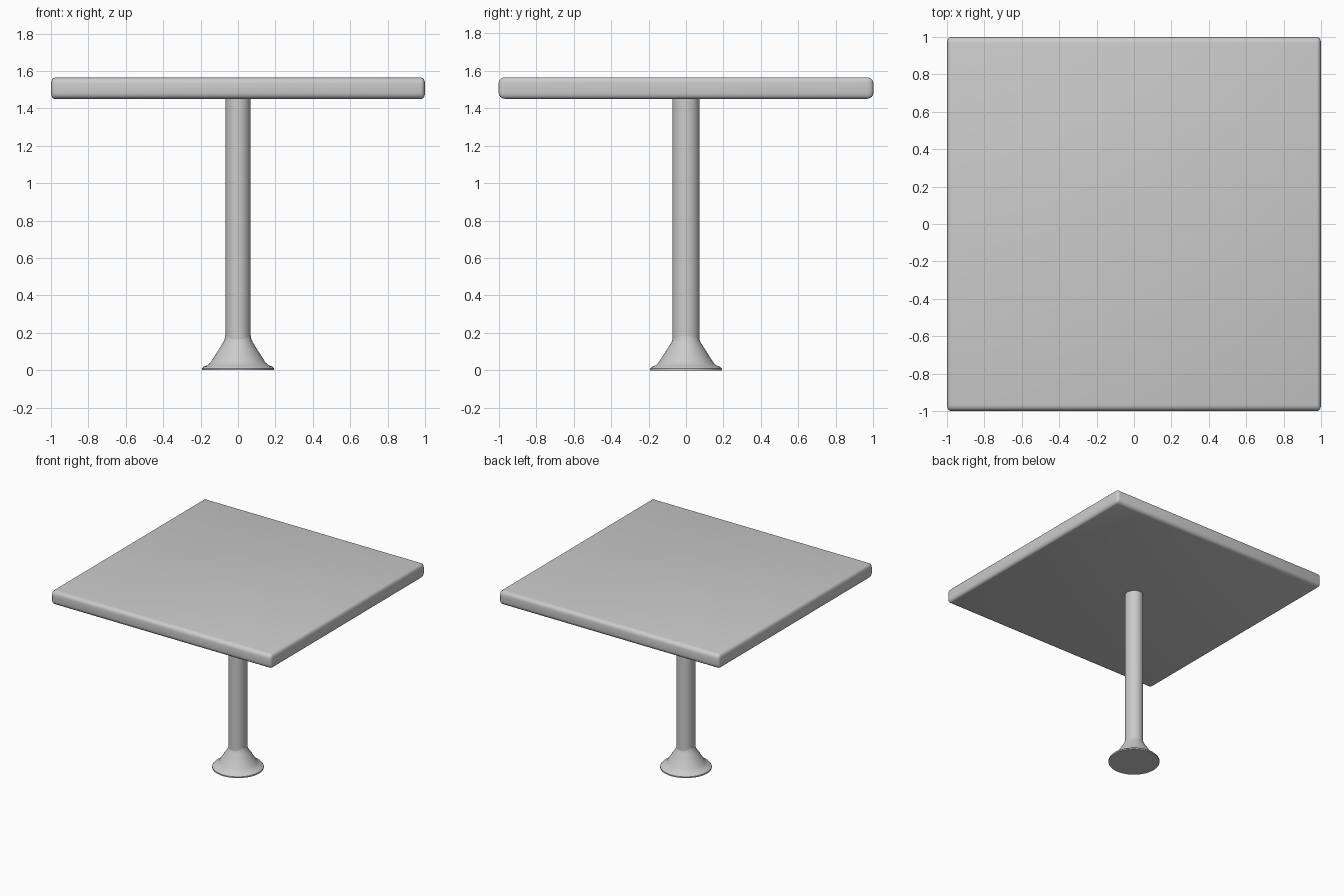
import bpy, bmesh, math

if "Cube" in bpy.data.objects:
    bpy.data.objects.remove(bpy.data.objects["Cube"])


def finish(bm, name):
    bmesh.ops.recalc_face_normals(bm, faces=bm.faces[:])
    me = bpy.data.meshes.new(name)
    bm.to_mesh(me)
    bm.free()
    ob = bpy.data.objects.new(name, me)
    bpy.context.collection.objects.link(ob)
    bpy.ops.object.select_all(action='DESELECT')
    ob.select_set(True)
    bpy.context.view_layer.objects.active = ob
    bpy.ops.object.shade_smooth_by_angle(angle=math.radians(35))
    return ob


def lathe(name, profile, squash=1.0, sides=48):
    """Stack rings of (radius, z) and cap both ends."""
    bm = bmesh.new()
    rings = [[bm.verts.new((r * squash * math.cos(2 * math.pi * i / sides),
                            r * math.sin(2 * math.pi * i / sides), z))
              for i in range(sides)] for r, z in profile]
    for a, b in zip(rings, rings[1:]):
        for i in range(sides):
            j = (i + 1) % sides
            bm.faces.new((a[i], a[j], b[j], b[i]))
    bm.faces.new(rings[0][::-1])
    bm.faces.new(rings[-1])
    return finish(bm, name)


# Square top: bevelled, then narrowed in x so the front/back edges round more
squash = 0.65
bm = bmesh.new()
bmesh.ops.create_cube(bm, size=1)
bmesh.ops.scale(bm, vec=(2 / squash, 2, 0.115), verts=bm.verts)
bmesh.ops.bevel(bm, geom=bm.edges[:], offset=0.033, segments=4,
                profile=0.5, affect='EDGES', clamp_overlap=True)
bmesh.ops.scale(bm, vec=(squash, 1, 1), verts=bm.verts)
bmesh.ops.translate(bm, vec=(0, 0, 1.507), verts=bm.verts)
finish(bm, "table_top")

# Slightly oval pole
lathe("pole", [(0.072, 0.10), (0.072, 1.46)], squash=0.94)

# Flared foot
lathe("flared_foot", [(0.192, 0.0), (0.192, 0.010), (0.183, 0.019),
                      (0.162, 0.027), (0.148, 0.040), (0.135, 0.060),
                      (0.078, 0.150), (0.071, 0.168), (0.068, 0.185)])
